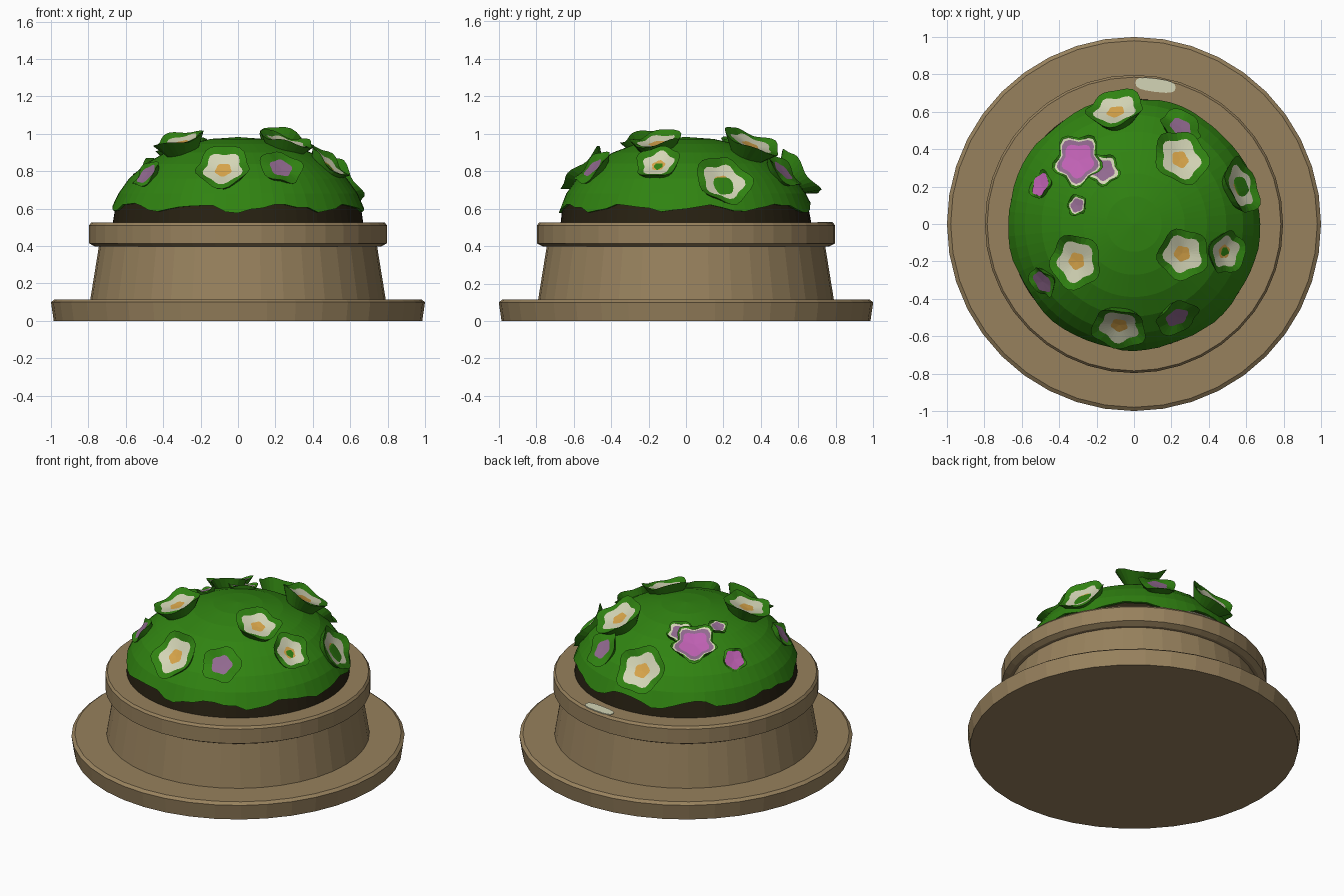
import bpy, bmesh, math, random
from mathutils import Vector

if "Cube" in bpy.data.objects:
    bpy.data.objects.remove(bpy.data.objects["Cube"])

random.seed(4)
SEG = 40


def lin(c):
    c /= 255
    return c / 12.92 if c <= 0.04045 else ((c + 0.055) / 1.055) ** 2.4


def material(name, r, g, b):
    m = bpy.data.materials.new(name)
    m.diffuse_color = (lin(r), lin(g), lin(b), 1)
    m.use_nodes = True
    m.node_tree.nodes["Principled BSDF"].inputs["Base Color"].default_value = m.diffuse_color
    return m


STONE, SOIL, LEAF, CREAM, YELLOW, PINK, PURPLE = range(7)
MATS = [material("stone", 151, 129, 93), material("soil", 40, 33, 18),
        material("leaf green", 48, 131, 17), material("cream petal", 212, 213, 182),
        material("yellow centre", 216, 165, 74), material("pink petal", 192, 97, 180),
        material("purple petal", 146, 106, 144)]


def finish(name, bm):
    bmesh.ops.recalc_face_normals(bm, faces=bm.faces)
    me = bpy.data.meshes.new(name)
    bm.to_mesh(me)
    bm.free()
    for m in MATS:
        me.materials.append(m)
    ob = bpy.data.objects.new(name, me)
    bpy.context.collection.objects.link(ob)
    return ob


def bridge(bm, a, b, mat):
    n = len(a)
    for i in range(n):
        f = bm.faces.new((a[i], a[(i + 1) % n], b[(i + 1) % n], b[i]))
        f.material_index = mat


def lathe(name, profile, mat):
    """Closed solid of revolution from (radius, z) points."""
    bm = bmesh.new()
    rings = [[bm.verts.new((r * math.cos(math.tau * i / SEG), r * math.sin(math.tau * i / SEG), z))
              for i in range(SEG)] for r, z in profile]
    for a, b in zip(rings, rings[1:]):
        bridge(bm, a, b, mat)
    for ring in (rings[0], rings[-1]):
        bm.faces.new(ring).material_index = mat
    return finish(name, bm)


# Stone planter: foot, tapered drum and rim
lathe("planter_foot", [(0.985, 0), (1.0, 0.10), (0.98, 0.115)], STONE)
lathe("planter_drum", [(0.79, 0.113), (0.742, 0.41)], STONE)
lathe("planter_rim", [(0.765, 0.398), (0.797, 0.415), (0.797, 0.51), (0.785, 0.525)], STONE)

# Planted mound: soil skirt with a ragged leaf edge above it
DR, DH, DZ = 0.68, 0.458, 0.525


def dome_z(r):
    return DZ + DH * math.sqrt(max(0, 1 - (r / DR) ** 2))


def mound():
    bm = bmesh.new()
    n = 64
    edge = [0.605 + 0.018 * math.sin(9 * math.tau * i / n) + random.uniform(-0.012, 0.012)
            for i in range(n)]

    def ring(zs, grow):
        out = []
        for i, z in enumerate(zs):
            a = math.tau * i / n
            r = DR * math.sqrt(1 - ((z - DZ) / DH) ** 2) + grow
            out.append(bm.verts.new((r * math.cos(a), r * math.sin(a), z)))
        return out
    prev = ring([DZ - 0.005] * n, -0.01)
    for zs, grow, mat in [(edge, -0.012, SOIL), (edge, 0.004, LEAF)] + \
            [([z] * n, 0, LEAF) for z in (0.68, 0.76, 0.84, 0.9, 0.945, 0.972)]:
        cur = ring(zs, grow)
        bridge(bm, prev, cur, mat)
        prev = cur
    top = bm.verts.new((0, 0, DZ + DH))
    for i in range(n):
        bm.faces.new((prev[i], prev[(i + 1) % n], top)).material_index = LEAF
    return finish("planted_mound", bm)


mound()


def bloom(name, x, y, z, tilt, bands, cup=0.03, root=0.09, stretch=1.0):
    """Shallow cup of concentric bands (radius, lobe depth, material), rooted in the mound."""
    bm = bmesh.new()
    n = 30
    d = Vector((x, y, 0)).normalized()
    t = math.radians(tilt)
    normal = d * math.sin(t) + Vector((0, 0, math.cos(t)))
    u = Vector((-d.y, d.x, 0))
    v = normal.cross(u)
    origin = Vector((x, y, z))
    outer = bands[-1][0]
    phase = random.uniform(0, math.tau)

    def at(px, py, h):
        return bm.verts.new(origin + u * px * stretch + v * py + normal * h)
    centre = at(0, 0, -cup / 2)
    prev = None
    for k, (r, lobe, mat) in enumerate(bands):
        cur = []
        wave = 0.012 if k == len(bands) - 1 else 0
        for i in range(n):
            a = math.tau * i / n
            q = r * (1 + lobe * math.cos(5 * a + phase) + lobe * 0.5 * math.cos(2 * a + phase * 2))
            h = cup * ((q / outer) ** 2 - 0.5) + wave * math.cos(3 * a + phase)
            cur.append(at(q * math.cos(a), q * math.sin(a), h))
        if prev:
            bridge(bm, prev, cur, mat)
        else:
            for i in range(n):
                bm.faces.new((cur[i], cur[(i + 1) % n], centre)).material_index = mat
        prev = cur
    # leafy underside narrowing to the mound
    foot = [at(0.5 * outer * math.cos(math.tau * i / n), 0.5 * outer * math.sin(math.tau * i / n), -root)
            for i in range(n)]
    bridge(bm, prev, foot, LEAF)
    bm.faces.new(foot).material_index = LEAF
    return finish(name, bm)


# Cream flowers with yellow centres: x, y, z, tilt, size
for i, (x, y, z, tilt, s) in enumerate([
        (-0.10, 0.61, 0.79, 52, 1.0), (0.25, 0.35, 0.95, 28, 1.0), (0.57, 0.20, 0.745, 58, 0.98),
        (0.26, -0.16, 0.96, 17, 0.92), (0.49, -0.15, 0.84, 42, 0.8), (-0.31, -0.20, 0.965, 17, 0.95),
        (-0.08, -0.55, 0.815, 46, 0.98)]):
    bloom(f"cream_flower_{i + 1}", x, y, z, tilt,
          [(0.046 * s, 0.08, YELLOW), (0.108 * s, 0.11, CREAM), (0.15 * s, 0.07, LEAF)])

# Large pink flower and its half-open neighbour
bloom("pink_flower", -0.30, 0.34, 0.915, 24,
      [(0.088, 0.12, PINK), (0.112, 0.14, PURPLE), (0.122, 0.15, CREAM), (0.135, 0.15, LEAF)], 0.015)
bloom("purple_neighbour", -0.165, 0.29, 0.935, 18,
      [(0.058, 0.10, PURPLE), (0.075, 0.12, CREAM), (0.088, 0.1, LEAF)], 0.01)

# Small buds lying close to the leaves: x, y, lift, colour, radius, leaf radius, tilt
for i, (x, y, lift, mat, r, leaf, tilt) in enumerate([
        (-0.50, 0.21, 0.012, PINK, 0.06, 0.075, 50), (-0.305, 0.10, 0.012, PURPLE, 0.036, 0.055, 22),
        (0.25, 0.52, 0.035, PURPLE, 0.06, 0.115, 48), (-0.49, -0.31, 0.02, PURPLE, 0.06, 0.085, 52),
        (0.23, -0.50, 0.025, PURPLE, 0.06, 0.115, 48)]):
    bands = [(r, 0.08, mat), (leaf, 0.08, LEAF)]
    if r < 0.05:
        bands.insert(1, (r + 0.008, 0.08, CREAM))
    bloom(f"bud_{i + 1}", x, y, dome_z(math.hypot(x, y)) + lift, tilt, bands, 0.008, 0.06)

# Fallen cream petal on the back of the rim
bm = bmesh.new()
outline = [(0.115 + 0.108 * math.copysign(abs(math.cos(a)) ** 0.7, math.cos(a)),
            0.742 + 0.036 * math.copysign(abs(math.sin(a)) ** 0.7, math.sin(a)))
           for a in (math.tau * k / 16 for k in range(16))]
low, high = [[bm.verts.new((x, y - 0.12 * (x - 0.115), z)) for x, y in outline] for z in (0.523, 0.529)]
bridge(bm, low, high, CREAM)
for ring in (low, high):
    bm.faces.new(ring).material_index = CREAM
finish("fallen_petal", bm)
